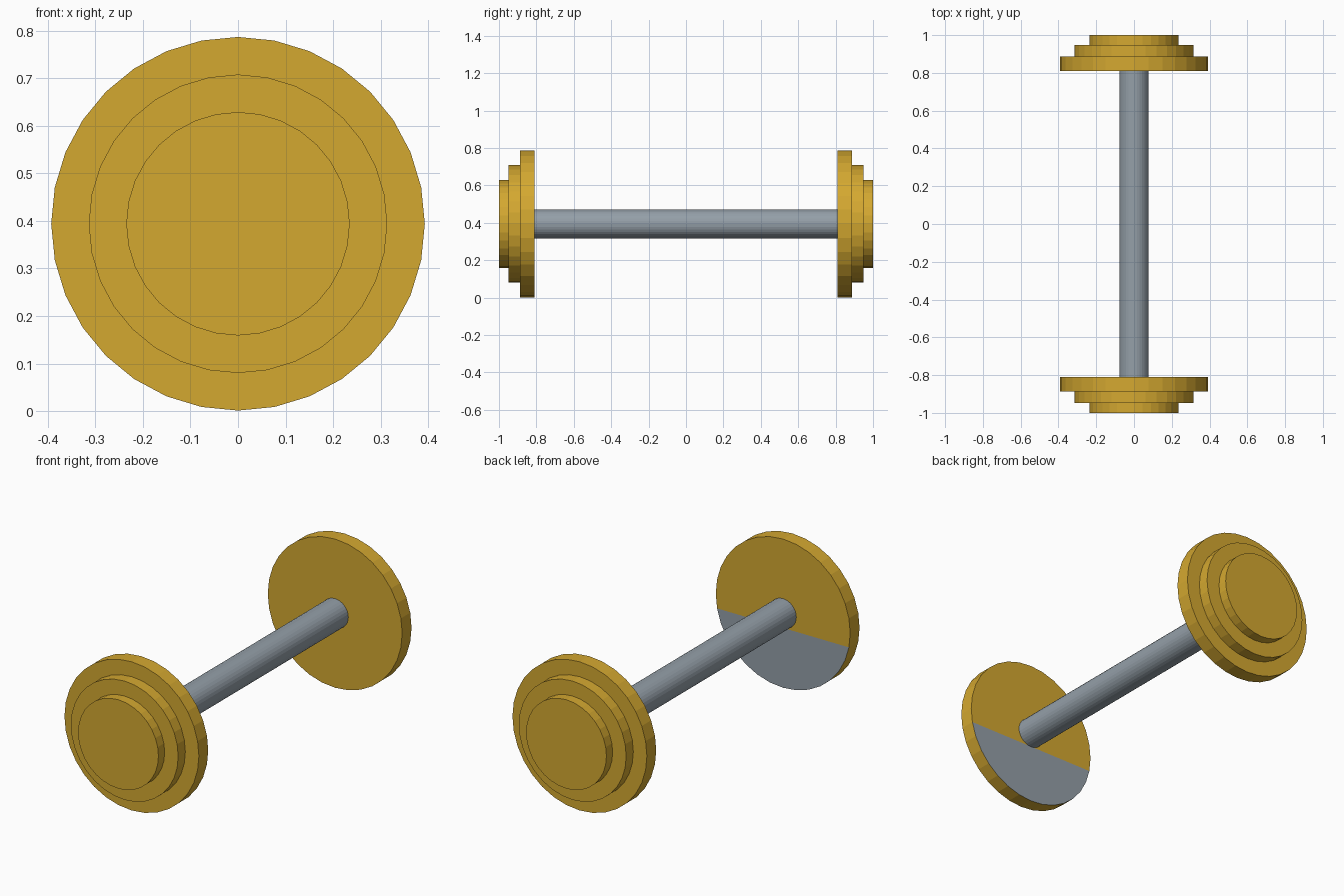
import bpy, bmesh, math

if "Cube" in bpy.data.objects:
    bpy.data.objects.remove(bpy.data.objects["Cube"])

CZ = 0.394     # height of the bar axis
SIDES = 32


def material(name, rgb):
    m = bpy.data.materials.new(name)
    m.diffuse_color = (*rgb, 1.0)
    m.use_nodes = True
    m.node_tree.nodes["Principled BSDF"].inputs["Base Color"].default_value = m.diffuse_color
    return m


gold = material("gold", (0.658, 0.392, 0.030))
steel = material("steel grey", (0.296, 0.347, 0.392))


def lathe(name, profile, mats):
    """Turn (radius, y) points around the bar axis, closing both ends."""
    bm = bmesh.new()
    rings = []
    for r, y in profile:
        rings.append([bm.verts.new((r * math.sin(2 * math.pi * i / SIDES), y,
                                    CZ + r * math.cos(2 * math.pi * i / SIDES)))
                      for i in range(SIDES)])
    for a, b in zip(rings, rings[1:]):
        for i in range(SIDES):
            j = (i + 1) % SIDES
            bm.faces.new((a[i], a[j], b[j], b[i]))
    bm.faces.new(rings[0])
    bm.faces.new(rings[-1])
    bmesh.ops.recalc_face_normals(bm, faces=bm.faces)
    me = bpy.data.meshes.new(name)
    bm.to_mesh(me)
    bm.free()
    for m in mats:
        me.materials.append(m)
    ob = bpy.data.objects.new(name, me)
    bpy.context.collection.objects.link(ob)
    return ob


# Handle bar, sunk slightly into the weights
lathe("handle_bar", [(0.078, -0.83), (0.078, 0.83)], [steel])

# Stepped weights at both ends
steps = [(0.393, 0.81), (0.393, 0.888), (0.314, 0.888),
         (0.314, 0.948), (0.235, 0.948), (0.235, 1.0)]
lathe("back_weight", steps, [gold])
front = lathe("front_weight", [(r, -y) for r, y in steps], [gold, steel])

# Lower part of the front weight's inner face is grey
bm = bmesh.new()
bm.from_mesh(front.data)
inner = [f for f in bm.faces if f.normal.y > 0.9 and f.calc_center_median().y > -0.82]
cut = CZ - 0.393 * math.sin(math.pi / 16)
geom = inner + [e for f in inner for e in f.edges] + [v for f in inner for v in f.verts]
bmesh.ops.bisect_plane(bm, geom=geom, dist=0.0005,
                       plane_co=(0, 0, cut), plane_no=(0, 0, 1))
bm.normal_update()
for f in bm.faces:
    c = f.calc_center_median()
    if f.normal.y > 0.9 and c.y > -0.82 and c.z < cut:
        f.material_index = 1
bm.to_mesh(front.data)
bm.free()
